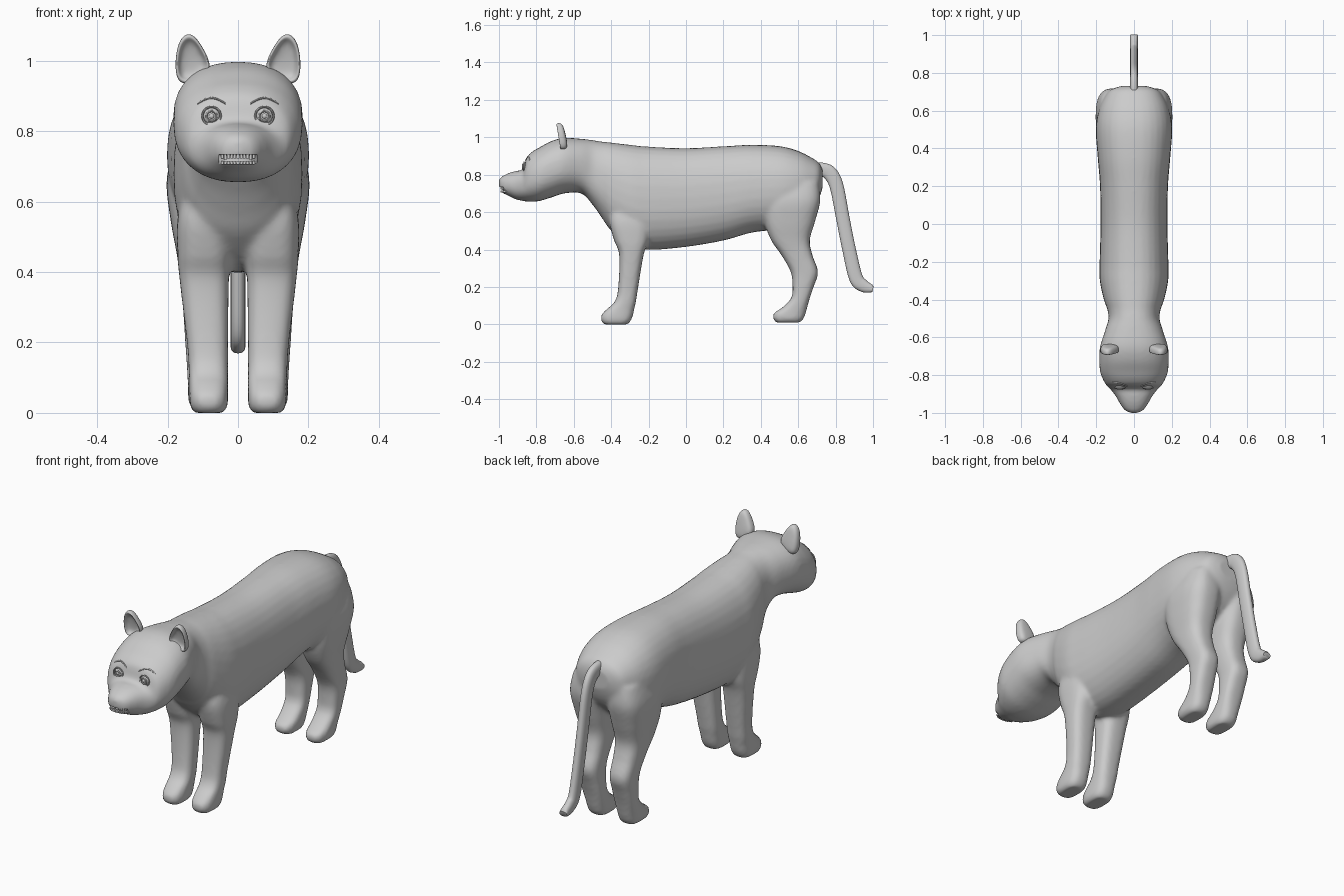
import bpy, bmesh, math
from mathutils import Vector, Matrix

cube = bpy.data.objects.get("Cube")
if cube:
    bpy.data.objects.remove(cube, do_unlink=True)

grey = bpy.data.materials.new("plain grey")
grey.use_nodes = True
GREY = (0.6, 0.6, 0.6, 1)
grey.diffuse_color = GREY
grey.node_tree.nodes["Principled BSDF"].inputs["Base Color"].default_value = GREY


def dense(rows, steps=6):
    """Catmull-Rom interpolation through rows of numbers."""
    out = []
    for i in range(len(rows) - 1):
        a, b, c, d = (rows[max(0, min(len(rows) - 1, i + k))] for k in (-1, 0, 1, 2))
        for j in range(steps):
            t = j / steps
            out.append([0.5 * (2 * q + (r - p) * t + (2 * p - 5 * q + 4 * r - s) * t * t
                               + (3 * q - p - 3 * r + s) * t ** 3)
                        for p, q, r, s in zip(a, b, c, d)])
    return out + [list(rows[-1])]


def ring(centre, u, v, power=2.0, n=32):
    """Superellipse cross-section with half axes u and v."""
    pts = []
    for i in range(n):
        a = math.tau * i / n
        c, s = math.cos(a), math.sin(a)
        pts.append(Vector(centre)
                   + Vector(u) * math.copysign(abs(c) ** (2 / power), c)
                   + Vector(v) * math.copysign(abs(s) ** (2 / power), s))
    return pts


def loft(bm, rings):
    loops = [[bm.verts.new(p) for p in r] for r in rings]
    n = len(loops[0])
    for a, b in zip(loops, loops[1:]):
        for i in range(n):
            bm.faces.new((a[i], a[(i + 1) % n], b[(i + 1) % n], b[i]))
    bm.faces.new(loops[0])
    bm.faces.new(loops[-1])


def make(name, bm):
    bmesh.ops.recalc_face_normals(bm, faces=bm.faces)
    mesh = bpy.data.meshes.new(name)
    bm.to_mesh(mesh)
    bm.free()
    ob = bpy.data.objects.new(name, mesh)
    bpy.context.collection.objects.link(ob)
    mesh.materials.append(grey)
    return ob


def activate(ob):
    bpy.ops.object.select_all(action='DESELECT')
    ob.select_set(True)
    bpy.context.view_layer.objects.active = ob


def modify(ob, kind, **settings):
    activate(ob)
    mod = ob.modifiers.new(kind.lower(), kind)
    for key, value in settings.items():
        setattr(mod, key, value)
    bpy.ops.object.modifier_apply(modifier=mod.name)


def smooth(ob, angle=45):
    activate(ob)
    bpy.ops.object.shade_smooth_by_angle(angle=math.radians(angle))


# Trunk, neck and head: y, bottom, top, half width
trunk = [(-1.0, .735, .775, .02), (-.985, .705, .79, .05), (-.95, .688, .808, .075),
         (-.91, .668, .82, .098), (-.872, .66, .83, .128), (-.852, .656, .893, .148),
         (-.82, .655, .925, .166), (-.78, .66, .948, .18), (-.72, .678, .98, .184),
         (-.65, .70, .997, .18), (-.56, .70, .992, .152), (-.5, .64, .985, .135),
         (-.45, .57, .977, .142), (-.4, .5, .972, .16), (-.3, .42, .96, .181),
         (-.2, .398, .95, .182), (0, .414, .942, .177), (.2, .448, .952, .18),
         (.35, .49, .96, .192), (.5, .51, .953, .202), (.6, .55, .927, .188),
         (.67, .61, .892, .158), (.71, .67, .865, .125), (.73, .73, .83, .07)]
# Legs: z, front y, back y, inner x, outer x
front_leg = [(0, -.44, -.31, .04, .125), (.02, -.453, -.295, .03, .136),
             (.05, -.452, -.283, .028, .138), (.08, -.425, -.277, .028, .138),
             (.12, -.382, -.268, .028, .14), (.19, -.363, -.257, .028, .144),
             (.37, -.357, -.227, .026, .165), (.45, -.385, -.2, .02, .172),
             (.55, -.41, -.19, .02, .172), (.64, -.4, -.2, .03, .15)]
hind_leg = [(.01, .48, .61, .045, .128), (.03, .466, .628, .036, .14),
            (.06, .47, .64, .034, .142), (.09, .515, .648, .034, .143),
            (.14, .562, .662, .034, .146), (.2, .57, .682, .034, .15),
            (.28, .56, .706, .034, .155), (.37, .51, .676, .032, .163),
            (.45, .455, .662, .026, .174), (.55, .42, .69, .015, .192),
            (.66, .42, .718, .01, .203), (.76, .46, .71, .02, .18)]

bm = bmesh.new()
loft(bm, [ring((0, y, (b + t) / 2), (w, 0, 0), (0, 0, (t - b) / 2), 2.3)
          for y, b, t, w in dense(trunk)])
for rows in (front_leg, hind_leg):
    for side in (1, -1):
        loft(bm, [ring((side * (i + o) / 2, (f + k) / 2, z),
                       ((o - i) / 2, 0, 0), (0, (k - f) / 2, 0), 2.8)
                  for z, f, k, i, o in dense(rows)])
body = make("body", bm)
modify(body, 'REMESH', mode='VOXEL', voxel_size=.01)
modify(body, 'SMOOTH', factor=.5, iterations=8)
bpy.context.view_layer.update()


def face_y(x, z):
    """Front surface of the head at x, z."""
    hit, point, _, _ = body.ray_cast(Vector((x, -2, z)), Vector((0, 1, 0)))
    return point.y if hit else -.9


# Brow and eye details sit on the head surface
for side, word in ((1, "left"), (-1, "right")):
    x, z = side * .075, .843
    y = face_y(x, z)
    parts = bmesh.new()
    bmesh.ops.create_uvsphere(parts, u_segments=24, v_segments=12, radius=.023,
                              matrix=Matrix.Translation((x, y, z)) @ Matrix.Diagonal((1, .5, 1, 1)))
    bmesh.ops.create_uvsphere(parts, u_segments=16, v_segments=8, radius=.007,
                              matrix=Matrix.Translation((x, y - .01, z)) @ Matrix.Diagonal((1, .6, 1, 1)))
    smooth(make(word + "_eye", parts))
    for label, radius, out in (("eyelid", .026, .004), ("iris_rim", .014, .01)):
        bpy.ops.mesh.primitive_torus_add(location=(x, y - out, z), rotation=(math.pi / 2, 0, 0),
                                         major_radius=radius, minor_radius=.003,
                                         major_segments=32, minor_segments=8)
        rim = bpy.context.object
        rim.name = word + "_" + label
        rim.data.materials.append(grey)
        smooth(rim)
    parts = bmesh.new()
    path = [(side * (.035 + .08 * t / 10), .878 + .016 * math.sin(math.pi * t / 10))
            for t in range(11)]
    loft(parts, [ring((px, face_y(px, pz), pz), (0, .004, 0), (0, 0, .003), n=8)
                 for px, pz in path])
    smooth(make(word + "_brow", parts))

# Mouth slot and two rows of teeth
MOUTH_Z = .72
xs = [-.054 + .009 * i for i in range(13)]
ys = [face_y(x, MOUTH_Z) for x in xs]
bm = bmesh.new()
loft(bm, [ring((x, y, MOUTH_Z), (0, .014, 0), (0, 0, .014), 4, 16) for x, y in zip(xs, ys)])
cutter = make("mouth_cutter", bm)
cutter.hide_render = True
modify(body, 'BOOLEAN', object=cutter, operation='DIFFERENCE', solver='EXACT')
bpy.data.objects.remove(cutter, do_unlink=True)
smooth(body, 60)

bm = bmesh.new()
for x, y in list(zip(xs, ys))[1:-1]:
    fang = .004 if abs(abs(x) - .036) < .002 else 0
    for z, half in ((MOUTH_Z + .008, .006 + fang), (MOUTH_Z - .009, .005)):
        bmesh.ops.create_cube(bm, size=2, matrix=Matrix.Translation((x, y + .007, z))
                              @ Matrix.Diagonal((.0038, .006, half, 1)))
make("teeth", bm)

# Cupped ears
outline = [(.07, .975), (.092, 1.025), (.118, 1.068), (.143, 1.082), (.168, 1.06),
           (.18, 1.005), (.176, .93), (.12, .935)]
for side, word in ((1, "left"), (-1, "right")):
    bm = bmesh.new()
    rings = []
    for scale, depth in ((.6, .026), (1, .014), (1, -.016), (.82, -.018), (.64, .006)):
        rings.append([Vector((side * (.13 + (x - .13) * scale),
                              -.658 - (z - .95) * .15 + depth,
                              1.0 + (z - 1.0) * scale)) for x, z in outline])
    loft(bm, rings)
    ear = make(word + "_ear", bm)
    modify(ear, 'SUBSURF', levels=3)
    smooth(ear, 60)

# Tail: y, z, half thickness
tail = dense([(.68, .835, .03), (.73, .828, .036), (.772, .805, .039), (.806, .735, .037),
              (.838, .57, .036), (.872, .40, .036), (.908, .25, .037), (.945, .208, .034),
              (.985, .192, .024), (1.0, .188, .014)])
bm = bmesh.new()
rings = []
for i, (y, z, h) in enumerate(tail):
    a, b = tail[max(i - 1, 0)], tail[min(i + 1, len(tail) - 1)]
    along = Vector((0, b[0] - a[0], b[1] - a[1])).normalized()
    rings.append(ring((0, y, z), (.021, 0, 0), Vector((0, -along.z, along.y)) * h, 2.4, 20))
loft(bm, rings)
smooth(make("tail", bm), 50)
